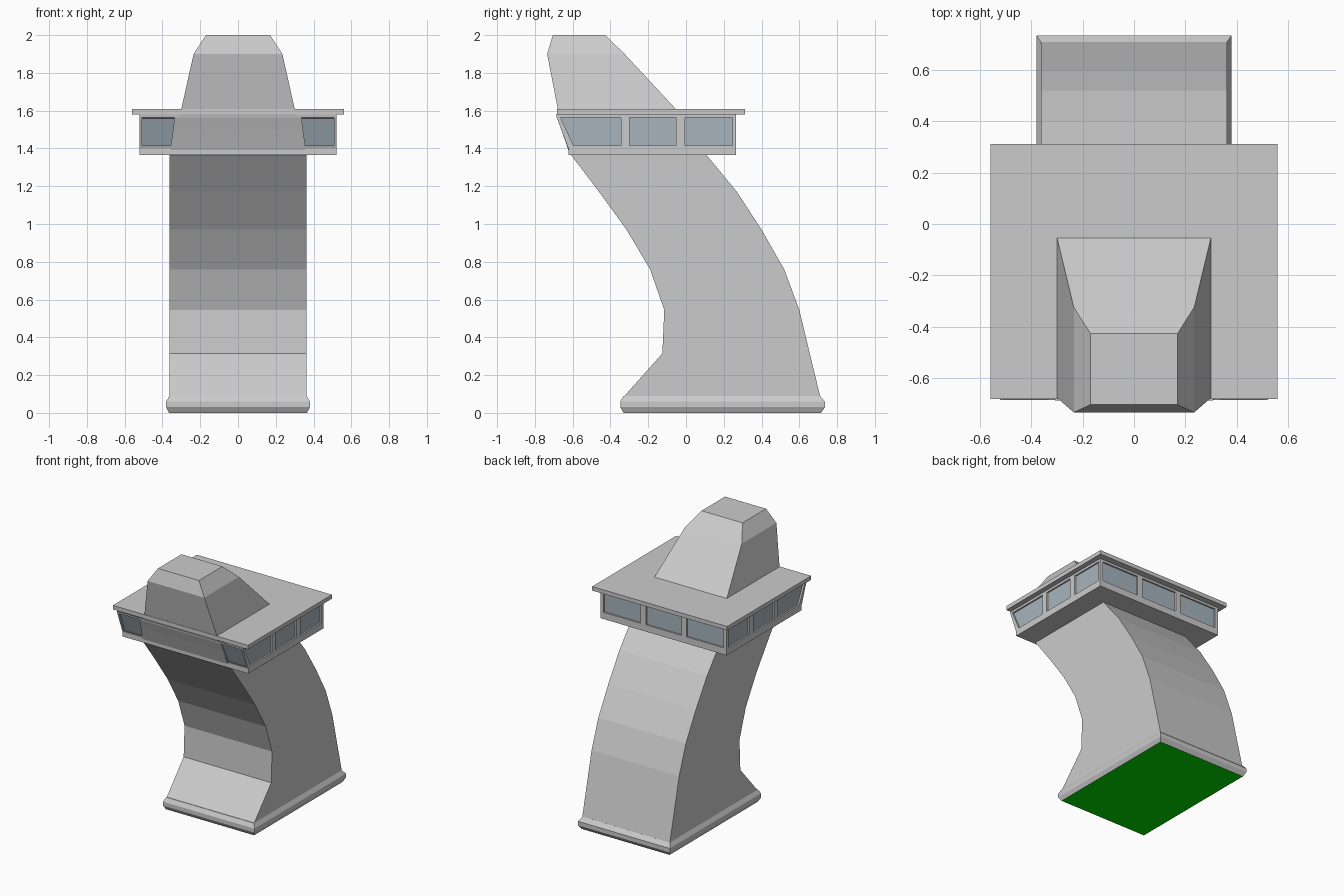
import bpy, bmesh
from mathutils import Vector

if "Cube" in bpy.data.objects:
    bpy.data.objects.remove(bpy.data.objects["Cube"])


def material(name, color):
    m = bpy.data.materials.new(name)
    m.diffuse_color = (*color, 1)
    m.use_nodes = True
    m.node_tree.nodes["Principled BSDF"].inputs["Base Color"].default_value = m.diffuse_color
    return m


GREY = material("grey_paint", (0.8, 0.8, 0.8))
GREEN = material("green_underside", (0.0, 0.75, 0.0))
GLASS = material("window_glass", (0.39, 0.46, 0.51))


def finish(name, bm, mats=()):
    me = bpy.data.meshes.new(name)
    bm.to_mesh(me)
    bm.free()
    for m in mats:
        me.materials.append(m)
    ob = bpy.data.objects.new(name, me)
    bpy.context.collection.objects.link(ob)
    return ob


def loft(name, rings, mats=(), bottom_mat=0):
    """Stack of rectangles (z, half width, front y, back y), capped."""
    bm = bmesh.new()
    loops = [[bm.verts.new(p) for p in
              ((-w, f, z), (w, f, z), (w, b, z), (-w, b, z))]
             for z, w, f, b in rings]
    for lo, hi in zip(loops, loops[1:]):
        for i in range(4):
            j = (i + 1) % 4
            bm.faces.new((lo[i], lo[j], hi[j], hi[i]))
    bm.faces.new(loops[0][::-1]).material_index = bottom_mat
    bm.faces.new(loops[-1])
    return finish(name, bm, mats)


# Base plinth with coloured underside
loft("base_plinth", [(0, 0.365, -0.33, 0.715), (0.03, 0.38, -0.348, 0.735),
                     (0.06, 0.38, -0.348, 0.735), (0.09, 0.363, -0.33, 0.71)],
     (GREY, GREEN), 1)

# Curved tower leaning forward
W = 0.363
loft("tower", [(0.085, W, -0.33, 0.711), (0.315, W, -0.125, 0.655),
               (0.545, W, -0.115, 0.60), (0.76, W, -0.19, 0.52),
               (0.97, W, -0.315, 0.40), (1.17, W, -0.46, 0.27),
               (1.37, W, -0.612, 0.105)])

# Front spine panel linking tower and mast, roof slab, mast
loft("spine_panel", [(1.365, 0.363, -0.614, -0.55), (1.58, 0.308, -0.688, -0.6)])
loft("cabin_roof", [(1.58, 0.56, -0.682, 0.312), (1.61, 0.56, -0.682, 0.312)])
loft("mast", [(1.60, 0.30, -0.677, -0.05), (1.61, 0.30, -0.679, -0.055),
              (1.90, 0.235, -0.735, -0.325), (2.0, 0.17, -0.705, -0.427)])

# Cabin walls with recessed windows
LEVELS = [1.365, 1.40, 1.415, 1.563, 1.58]
FRONT = [-0.623, -0.623, -0.629, -0.684, -0.687]
HALF, BACK, DEPTH = 0.522, 0.265, 0.012


def wall(bm, rows, inward):
    """Grid of quads; odd columns of the window row become recessed glass."""
    inset = Vector(inward) * DEPTH

    def quad(pts, mat=0):
        bm.faces.new([bm.verts.new(p) for p in pts]).material_index = mat

    for r in range(len(rows) - 1):
        for c in range(len(rows[r]) - 1):
            q = [Vector(p) for p in (rows[r][c], rows[r][c + 1],
                                     rows[r + 1][c + 1], rows[r + 1][c])]
            if r == 2 and c % 2:
                g = [p + inset for p in q]
                quad(g, 1)
                for i in range(4):
                    j = (i + 1) % 4
                    quad((q[i], q[j], g[j], g[i]))
            else:
                quad(q)


bm = bmesh.new()
front_rows, back_rows, side_rows = [], [], []
for z, f in zip(LEVELS, FRONT):
    t = (z - LEVELS[0]) / (LEVELS[-1] - LEVELS[0])
    inner = 0.362 - 0.028 * t
    front_rows.append([(x, f, z) for x in
                       (-HALF, -0.507, -inner, inner, 0.507, HALF)])
    back_rows.append([(x, BACK, z) for x in
                      (HALF, 0.497, 0.19, 0.148, -0.148, -0.19, -0.497, -HALF)])
    side_rows.append([(HALF, y, z) for y in
                      (f, -0.572 - 0.1 * t, -0.345, -0.30, -0.052, -0.005,
                       0.245, BACK)])
wall(bm, front_rows, (0, 1, -0.35))
wall(bm, back_rows, (0, -1, 0))
wall(bm, side_rows, (-1, 0, 0))
wall(bm, [[(-x, y, z) for x, y, z in row[::-1]] for row in side_rows], (1, 0, 0))
# Cabin floor
bm.faces.new([bm.verts.new(p) for p in
              ((-HALF, BACK, LEVELS[0]), (HALF, BACK, LEVELS[0]),
               (HALF, FRONT[0], LEVELS[0]), (-HALF, FRONT[0], LEVELS[0]))])
bmesh.ops.remove_doubles(bm, verts=bm.verts, dist=0.0005)
finish("bridge_cabin", bm, (GREY, GLASS))
